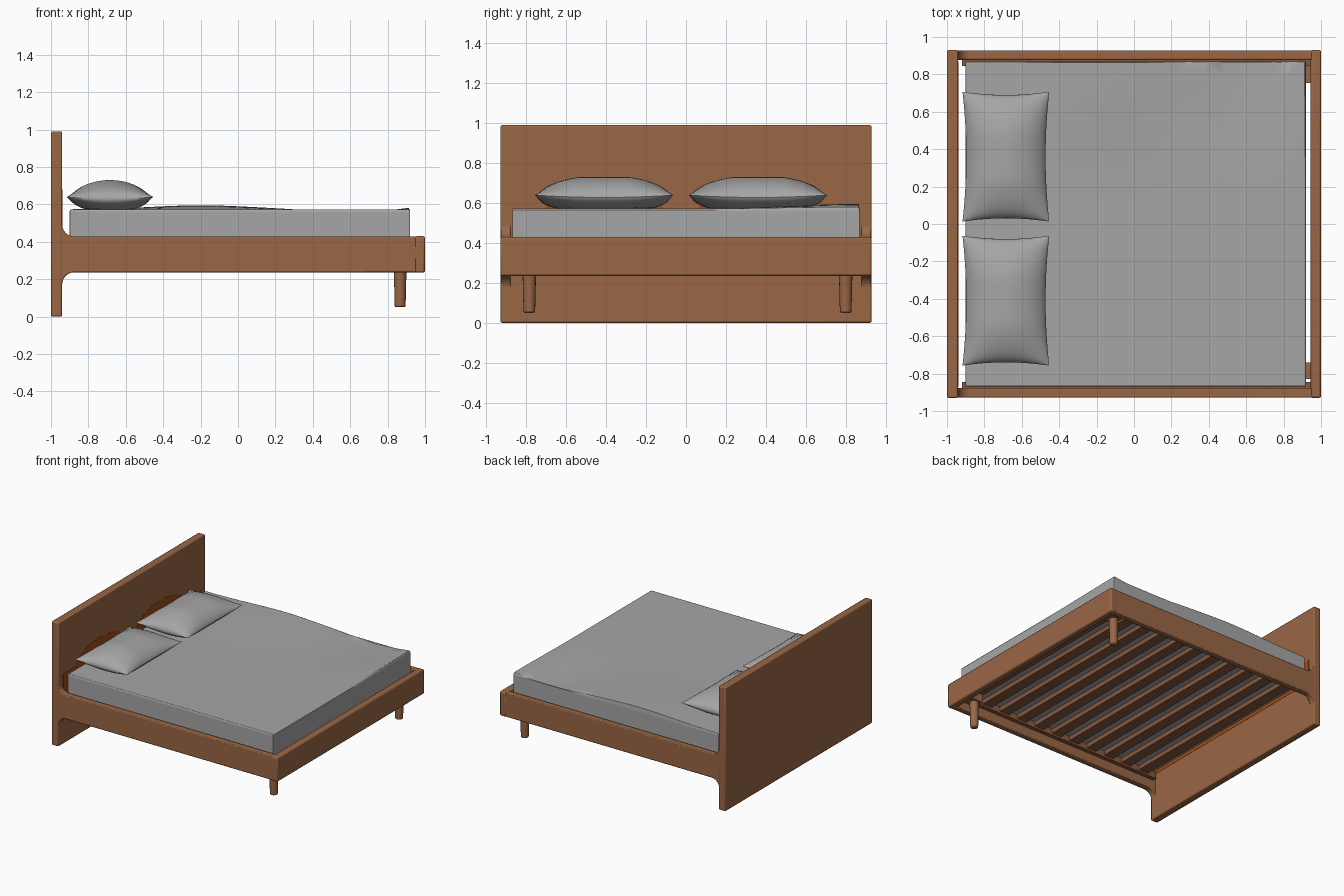
import bpy, bmesh, math

if "Cube" in bpy.data.objects:
    bpy.data.objects.remove(bpy.data.objects["Cube"])


def material(name, rgb):
    m = bpy.data.materials.new(name)
    m.diffuse_color = (*rgb, 1)
    m.use_nodes = True
    m.node_tree.nodes["Principled BSDF"].inputs["Base Color"].default_value = m.diffuse_color
    return m


WOOD = material("warm brown wood", (0.32, 0.135, 0.06))
SLAT = material("dark brown wood", (0.24, 0.10, 0.047))
GREY = material("grey fabric", (0.38, 0.38, 0.38))
RUST = material("rust orange wood", (0.36, 0.07, 0.008))


def finish(bm, name, mat, bevel=0.0, segments=2):
    bmesh.ops.recalc_face_normals(bm, faces=bm.faces[:])
    mesh = bpy.data.meshes.new(name)
    bm.to_mesh(mesh)
    bm.free()
    ob = bpy.data.objects.new(name, mesh)
    bpy.context.collection.objects.link(ob)
    mesh.materials.append(mat)
    if bevel:
        mod = ob.modifiers.new("bevel", 'BEVEL')
        mod.width, mod.segments = bevel, segments
        mod.limit_method, mod.angle_limit = 'ANGLE', math.radians(50)
    bpy.ops.object.select_all(action='DESELECT')
    ob.select_set(True)
    bpy.context.view_layer.objects.active = ob
    bpy.ops.object.shade_smooth_by_angle(angle=math.radians(35))
    return ob


def cube_mesh(x0, x1, y0, y1, z0, z1, cuts=0):
    bm = bmesh.new()
    bmesh.ops.create_cube(bm, size=1)
    if cuts:
        bmesh.ops.subdivide_edges(bm, edges=bm.edges[:], cuts=cuts, use_grid_fill=True)
    for v in bm.verts:
        v.co.x = x0 + (v.co.x + 0.5) * (x1 - x0)
        v.co.y = y0 + (v.co.y + 0.5) * (y1 - y0)
        v.co.z = z0 + (v.co.z + 0.5) * (z1 - z0)
    return bm


def box(name, mat, dims, bevel=0.0):
    return finish(cube_mesh(*dims), name, mat, bevel)


def extrude(name, mat, points, direction, bevel=0.0):
    bm = bmesh.new()
    face = bm.faces.new([bm.verts.new(p) for p in points])
    ext = bmesh.ops.extrude_face_region(bm, geom=[face])
    moved = [g for g in ext["geom"] if isinstance(g, bmesh.types.BMVert)]
    bmesh.ops.translate(bm, verts=moved, vec=direction)
    return finish(bm, name, mat, bevel)


# Headboard and foot rail
box("headboard", WOOD, (-1.0, -0.94, -0.93, 0.93, 0.0, 0.99), 0.008)
box("foot_rail", WOOD, (0.945, 1.0, -0.93, 0.93, 0.235, 0.43), 0.01)

# Side rails, flaring up and down where they meet the headboard
R = 0.065
arc = [math.radians(a) for a in range(0, 91, 15)]
profile = [(0.99, 0.237), (0.99, 0.428)]
profile += [(-0.94 + R - R * math.sin(a), 0.428 + R - R * math.cos(a)) for a in arc]
profile += [(-0.96, 0.428 + R), (-0.96, 0.237 - R)]
profile += [(-0.94 + R - R * math.sin(a), 0.237 - R + R * math.cos(a)) for a in reversed(arc)]
for side, name in ((-1, "front"), (1, "back")):
    extrude(name + "_side_rail", WOOD, [(x, side * 0.878, z) for x, z in profile],
            (0, side * 0.05, 0), 0.006)
    # Ledger strip carrying the slats
    y0, y1 = sorted((side * 0.845, side * 0.88))
    box(name + "_slat_ledger", SLAT, (-0.92, 0.945, y0, y1, 0.31, 0.36))

# Foot legs, slightly tapered and rounded
for y, name in ((-0.785, "front"), (0.8, "back")):
    bm = bmesh.new()
    bmesh.ops.create_cone(bm, cap_ends=True, segments=16, radius1=0.029, radius2=0.035, depth=0.25)
    bmesh.ops.translate(bm, verts=bm.verts[:], vec=(0.867, y, 0.175))
    finish(bm, name + "_foot_leg", WOOD, 0.008)
    box(name + "_leg_block", WOOD, (0.825, 0.95, y - 0.045, y + 0.045, 0.26, 0.34))

# Slats across the width
COUNT = 11
for i in range(COUNT):
    x = -0.80 + i * 1.66 / (COUNT - 1)
    box("slat_%d" % (i + 1), SLAT, (x - 0.042, x + 0.042, -0.875, 0.875, 0.325, 0.36))


# Mattress with a gentle wave along its back edge
def bump(x, centre, width):
    return math.exp(-((x - centre) / width) ** 2)


bm = cube_mesh(-0.90, 0.92, -0.87, 0.87, 0.36, 0.573, cuts=23)
for v in bm.verts:
    if v.co.z > 0.572:
        t = min(1, max(0, (v.co.y - 0.15) / 0.7))
        t = t * t * (3 - 2 * t)
        x = v.co.x
        v.co.z += t * (0.022 * bump(x, -0.2, 0.38) - 0.022 * bump(x, 0.6, 0.22)
                       + 0.012 * bump(x, 0.95, 0.12))
        v.co.x = 0.01 + (x - 0.01) * 0.993
        v.co.y *= 0.995
finish(bm, "mattress", GREY, 0.012)

# Pillows: two puffed sheets joined at a pinched seam
def pillow(name, cx, cy):
    bm = bmesh.new()
    for top in (1, 0):
        new = bmesh.ops.create_grid(bm, x_segments=20, y_segments=24, size=1)["verts"]
        for v in new:
            # crowd the rows towards the seam
            u = math.sin(v.co.x * math.pi / 2)
            w = math.sin(v.co.y * math.pi / 2)
            a, b = max(0, 1 - u * u), max(0, 1 - w * w)
            puff = a ** 0.65 * min(1, 1.08 * b ** 0.5)
            seam = 0.628 + 0.012 * u * u * w * w
            z = seam + 0.102 * puff if top else max(0.572, seam - 0.075 * puff)
            v.co = (cx + 0.232 * u * (1 - 0.085 * b), cy + 0.347 * w * (1 - 0.05 * a), z)
    bmesh.ops.remove_doubles(bm, verts=bm.verts[:], dist=0.0008)
    finish(bm, name, GREY)


pillow("front_pillow", -0.685, -0.41)
pillow("back_pillow", -0.685, 0.36)

# Rust coloured patches on the headboard behind the pillows and mattress
for cy, name in ((-0.41, "front"), (0.36, "back")):
    pts = [(-0.942, cy + 0.30 * math.cos(a), 0.56 + 0.12 * math.sin(a))
           for a in [math.pi * k / 12 for k in range(13)]]
    extrude(name + "_headboard_patch", RUST, pts, (0.004, 0, 0))
box("headboard_lower_patch", RUST, (-0.942, -0.938, -0.87, 0.87, 0.37, 0.56))
